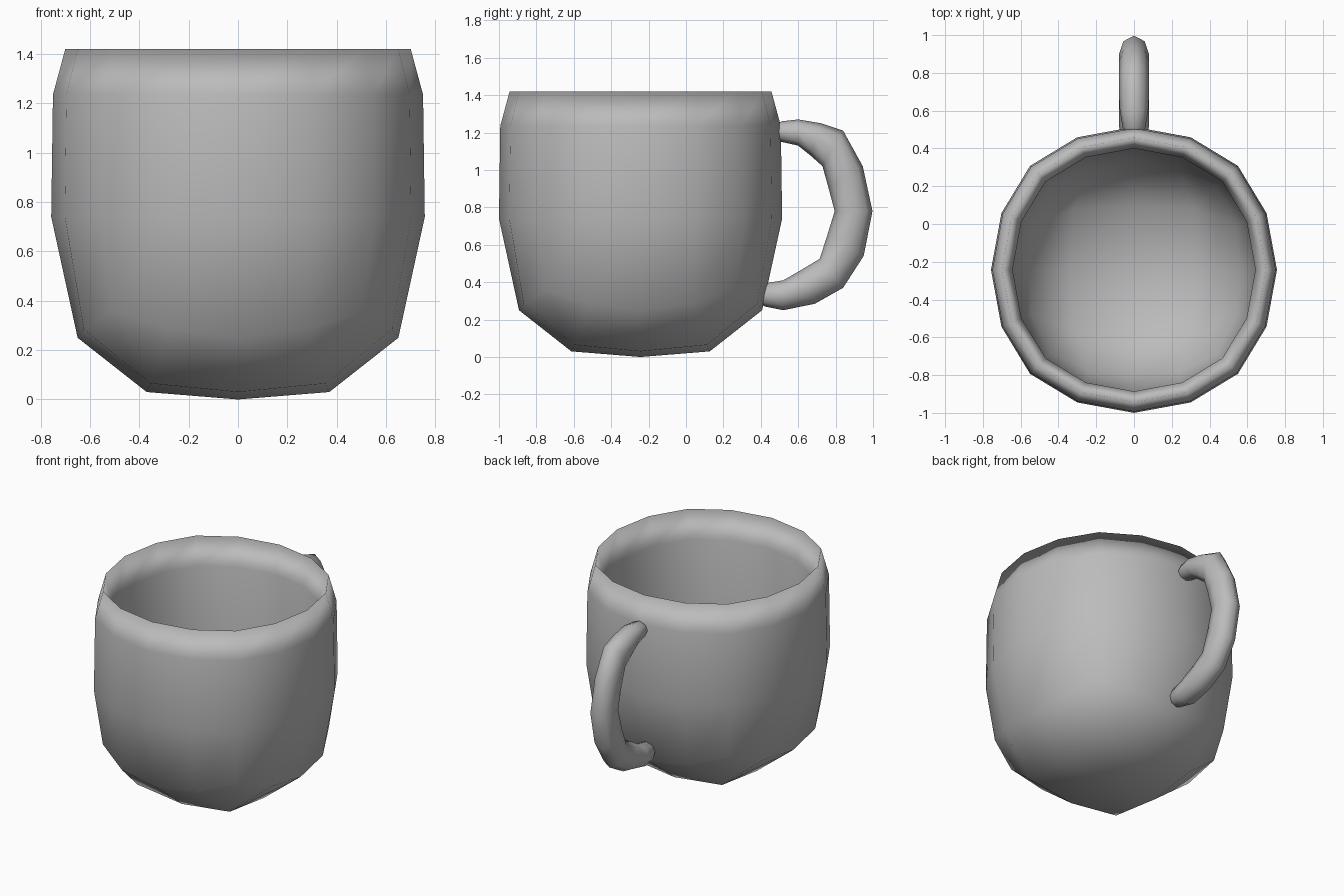
import bpy
import bmesh
import math
from mathutils import Vector

cube = bpy.data.objects.get("Cube")
if cube:
    bpy.data.objects.remove(cube)

grey = bpy.data.materials.new("grey_ceramic")
grey.use_nodes = True
grey.diffuse_color = (0.5, 0.5, 0.5, 1)
grey.node_tree.nodes["Principled BSDF"].inputs["Base Color"].default_value = (0.5, 0.5, 0.5, 1)


def finish(name, bm):
    """Turn a bmesh into a smooth, coloured object."""
    bmesh.ops.recalc_face_normals(bm, faces=bm.faces)
    for f in bm.faces:
        f.smooth = True
    mesh = bpy.data.meshes.new(name)
    bm.to_mesh(mesh)
    bm.free()
    mesh.materials.append(grey)
    obj = bpy.data.objects.new(name, mesh)
    bpy.context.collection.objects.link(obj)
    return obj


def bridge(bm, a, b):
    for i in range(len(a)):
        j = (i + 1) % len(a)
        bm.faces.new((a[i], a[j], b[j], b[i]))


def ring(bm, mid, side, corner):
    """Rounded-square loop of 16 points; each argument is (x, y, z) of one eighth."""
    verts = []
    for c, s in ((1, 0), (0, 1), (-1, 0), (0, -1)):
        for x, y, z in (mid, side, corner, (side[1], side[0], side[2])):
            verts.append(bm.verts.new((x * c - y * s, x * s + y * c, z)))
    return verts


def shell(bm, foot, levels, base):
    """Bowl with a four by four grid as its base; returns the loop at its top."""
    rows = [ring(bm, *foot)]
    for r, z in levels:
        rows.append(ring(bm, (r, 0, z), (r * 0.927, r * 0.397, z), (r * 0.727, r * 0.727, z)))
    for low, high in zip(rows, rows[1:]):
        bridge(bm, low, high)
    grid = {}
    for i in range(-2, 3):
        for j in range(-2, 3):
            if max(abs(i), abs(j)) == 2:
                step = round(math.atan2(j, i) / (math.pi / 8)) % 16
                grid[i, j] = rows[0][step]
            else:
                reach, z = base[abs(i) + abs(j)]
                grid[i, j] = bm.verts.new((i * reach, j * reach, z))
    for i in range(-2, 2):
        for j in range(-2, 2):
            bm.faces.new((grid[i, j], grid[i + 1, j], grid[i + 1, j + 1], grid[i, j + 1]))
    return rows[-1]


# Cup: outer bowl up to the crest of the lip, inner bowl up to just below it
bm = bmesh.new()
crest = shell(bm,
              ((0.65, 0, 0.25), (0.625, 0.28, 0.285), (0.51, 0.51, 0.36)),
              ((0.757, 0.74), (0.75, 1.235), (0.70, 1.42)),
              ((0, 0), (0.37, 0.03), (0.355, 0.065)))
inner_top = shell(bm,
                  ((0.56, 0, 0.28), (0.54, 0.24, 0.31), (0.44, 0.44, 0.375)),
                  ((0.642, 0.74), (0.643, 1.235)),
                  ((0, 0.06), (0.34, 0.09), (0.32, 0.12)))
bridge(bm, crest, inner_top)
cup = finish("cup_body", bm)
cup.location.y = -0.243

# Handle: eight-sided loops, each from an outer point to an inner point (y, z)
sections = [
    ((0.475, 1.235), (0.475, 1.165), 0.04),
    ((0.51, 1.26), (0.51, 1.15), 0.06),
    ((0.60, 1.27), (0.60, 1.13), 0.075),
    ((0.72, 1.25), (0.665, 1.078), 0.08),
    ((0.84, 1.21), (0.73, 1.02), 0.08),
    ((0.945, 1.02), (0.763, 0.90), 0.08),
    ((0.997, 0.78), (0.795, 0.78), 0.08),
    ((0.95, 0.54), (0.755, 0.65), 0.08),
    ((0.84, 0.37), (0.715, 0.525), 0.08),
    ((0.69, 0.285), (0.615, 0.465), 0.08),
    ((0.52, 0.25), (0.52, 0.41), 0.08),
    ((0.42, 0.27), (0.43, 0.395), 0.06),
    ((0.395, 0.29), (0.40, 0.36), 0.04),
]
bm = bmesh.new()
loops = []
for outer, inner, half_width in sections:
    top, bottom = Vector((0, *outer)), Vector((0, *inner))
    centre, arm = (top + bottom) / 2, (top - bottom) / 2
    loop = []
    for k in range(8):
        angle = k * math.pi / 4
        point = centre + arm * math.cos(angle)
        point.x = half_width * math.sin(angle)
        loop.append(bm.verts.new(point))
    loops.append(loop)
for a, b in zip(loops, loops[1:]):
    bridge(bm, a, b)
for end in (loops[0], loops[-1]):
    bm.faces.new(end)
finish("handle", bm)
